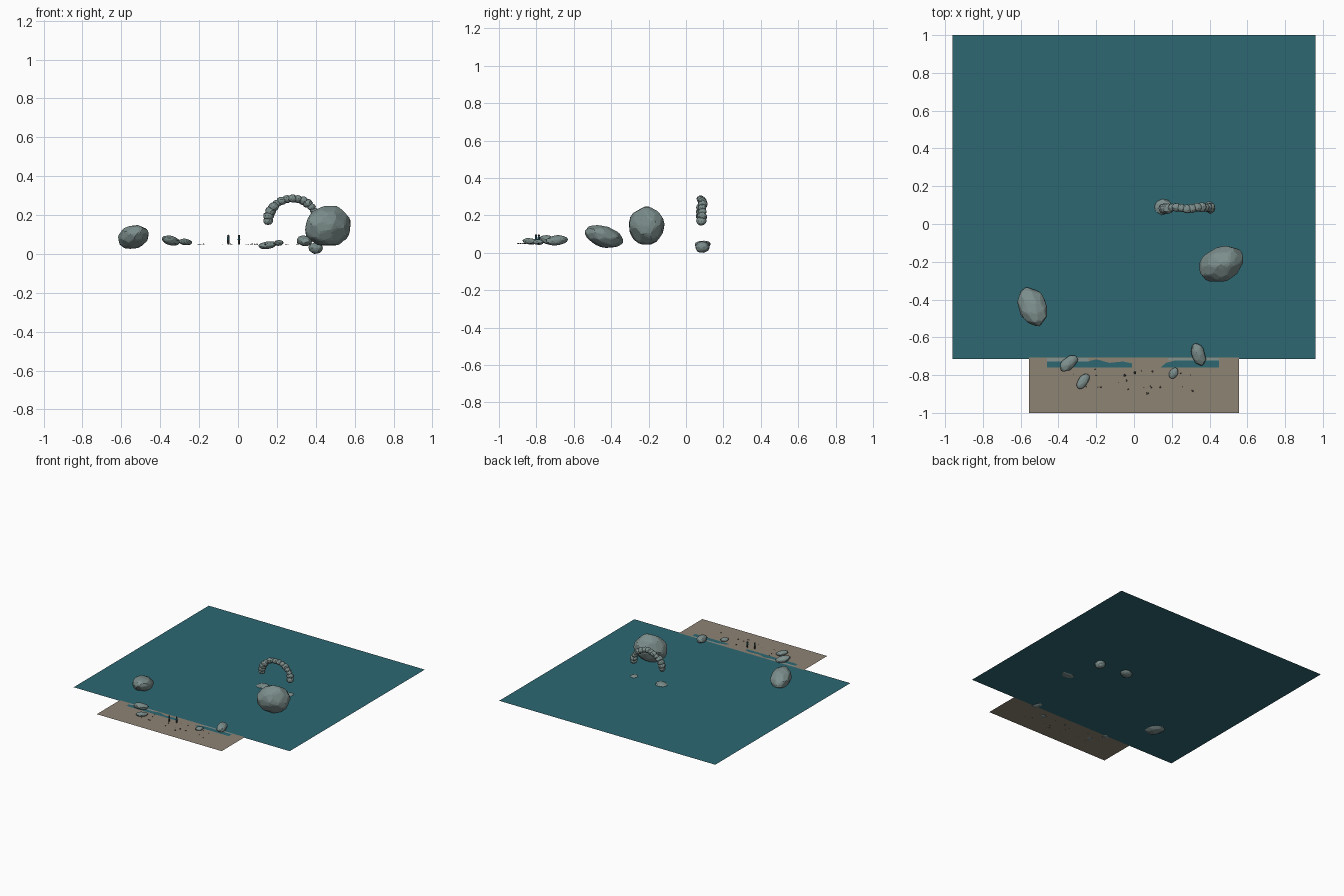
import bpy, bmesh, math, random
from mathutils import Vector, Euler, Matrix

random.seed(7)
if "Cube" in bpy.data.objects:
    bpy.data.objects.remove(bpy.data.objects["Cube"])

LEVEL = 0.048


def material(name, r, g, b):
    m = bpy.data.materials.new(name)
    m.use_nodes = True
    m.diffuse_color = (r, g, b, 1)
    m.node_tree.nodes["Principled BSDF"].inputs["Base Color"].default_value = (r, g, b, 1)
    return m


water_mat = material("sea teal", 0.026, 0.137, 0.17)
sand_mat = material("wet sand", 0.27, 0.23, 0.175)
rock_mat = material("grey green rock", 0.2, 0.27, 0.26)
foam_mat = material("pale foam", 0.24, 0.29, 0.27)
pebble_mat = material("dark pebble", 0.07, 0.06, 0.05)
cloth_mat = material("blue clothing", 0.03, 0.16, 0.2)


def finish(bm, name, mat):
    mesh = bpy.data.meshes.new(name)
    bm.to_mesh(mesh)
    bm.free()
    mesh.materials.append(mat)
    obj = bpy.data.objects.new(name, mesh)
    bpy.context.collection.objects.link(obj)
    return obj


def sheet(name, outline, z, mat):
    bm = bmesh.new()
    bm.faces.new([bm.verts.new((x, y, z)) for x, y in outline])
    return finish(bm, name, mat)


def rectangle(x0, x1, y0, y1):
    return [(x0, y0), (x1, y0), (x1, y1), (x0, y1)]


def rock(name, centre, radii, turn=0, tilt=0, facets=40, detail=3, mat=rock_mat):
    """Sphere chiselled flat along random planes, then stretched and turned."""
    bm = bmesh.new()
    bmesh.ops.create_icosphere(bm, subdivisions=detail, radius=1)
    for i in range(facets):
        # evenly spread cutting directions with some jitter
        h = 1 - 2 * (i + 0.5) / facets
        a = i * math.pi * (3 - math.sqrt(5)) + random.uniform(-0.3, 0.3)
        s = math.sqrt(1 - h * h)
        n = Vector((s * math.cos(a), s * math.sin(a), h + random.uniform(-0.1, 0.1))).normalized()
        depth = random.uniform(0.87, 0.95)
        for v in bm.verts:
            over = v.co.dot(n) - depth
            if over > 0:
                v.co -= n * over
    bmesh.ops.dissolve_limit(bm, angle_limit=math.radians(4), verts=bm.verts, edges=bm.edges)
    size = [max(abs(v.co[k]) for v in bm.verts) for k in range(3)]
    spin = Euler((0, math.radians(tilt), math.radians(turn))).to_matrix()
    for v in bm.verts:
        v.co = spin @ Vector([v.co[k] / size[k] * radii[k] for k in range(3)]) + Vector(centre)
    return finish(bm, name, mat)


# Sea and beach
sheet("sea", rectangle(-0.96, 0.96, -0.715, 1), LEVEL, water_mat)
sheet("beach", rectangle(-0.555, 0.555, -1, -0.706), LEVEL + 0.0008, sand_mat)

# Shallow water lapping over the beach, with foam behind
shallow = LEVEL + 0.0016
sheet("left_shallows", [(-0.46, -0.76), (-0.01, -0.76), (-0.01, -0.738), (-0.06, -0.728),
                        (-0.13, -0.735), (-0.2, -0.716), (-0.24, -0.727), (-0.46, -0.727)],
      shallow, water_mat)
sheet("right_shallows", [(0.14, -0.76), (0.45, -0.76), (0.45, -0.722), (0.22, -0.722),
                         (0.17, -0.735)], shallow, water_mat)
sheet("left_foam", rectangle(-0.46, -0.24, -0.727, -0.709), shallow, foam_mat)
sheet("right_foam", rectangle(0.18, 0.45, -0.722, -0.709), shallow, foam_mat)

# Boulders standing in the sea
rock("large_boulder", (0.463, -0.212, 0.143), (0.124, 0.093, 0.106), 25, -8, 60, 4)
rock("small_boulder", (-0.538, -0.438, 0.087), (0.112, 0.074, 0.057), -67, -17, 44, 4)

# Shore rocks
rock("shore_rock_left", (-0.346, -0.738, 0.069), (0.055, 0.032, 0.024), 40, 12)
rock("shore_rock_front", (-0.27, -0.833, 0.061), (0.046, 0.026, 0.017), 55, 5)
rock("shore_rock_right", (0.341, -0.69, 0.067), (0.062, 0.035, 0.027), -70, 5)
rock("shore_rock_small", (0.21, -0.79, 0.057), (0.031, 0.022, 0.015), 60)

# Rock arch built of overlapping stones, with two footing rocks in the water
STONES = 15
for i in range(STONES):
    a = math.pi * i / (STONES - 1)
    r = random.uniform(0.021, 0.028)
    rock(f"arch_stone_{i + 1}",
         (0.28 - 0.125 * math.cos(a), 0.085 + random.uniform(-0.006, 0.006),
          0.17 + 0.115 * math.sin(a)),
         (r, r * 1.1, r * 0.9), random.uniform(0, 180), random.uniform(-30, 30), 24, 2)
rock("arch_foot_left", (0.152, 0.09, 0.045), (0.048, 0.04, 0.02), 20, -8)
rock("arch_foot_right", (0.4, 0.088, 0.03), (0.036, 0.038, 0.03), 30)

# Two tiny figures on the beach
for name, x, y in (("left_figure", -0.05, -0.802), ("right_figure", 0.005, -0.787)):
    for part, z, height, bottom, top, mat in (("legs", 0.06, 0.024, 0.005, 0.006, pebble_mat),
                                              ("torso", 0.08, 0.018, 0.007, 0.005, cloth_mat)):
        bm = bmesh.new()
        bmesh.ops.create_cone(bm, cap_ends=True, segments=8, radius1=bottom, radius2=top,
                              depth=height, matrix=Matrix.Translation((x, y, z)))
        finish(bm, f"{name}_{part}", mat)
    bm = bmesh.new()
    bmesh.ops.create_icosphere(bm, subdivisions=2, radius=0.006,
                               matrix=Matrix.Translation((x, y, 0.093)))
    finish(bm, f"{name}_head", pebble_mat)

# Scattered pebbles
for i in range(22):
    r = random.uniform(0.002, 0.005)
    rock(f"pebble_{i + 1}",
         (random.uniform(-0.33, 0.36), random.uniform(-0.91, -0.76), LEVEL + r * 0.5),
         (r * 1.4, r, r * 0.7), random.uniform(0, 180), 0, 10, 1, pebble_mat)
